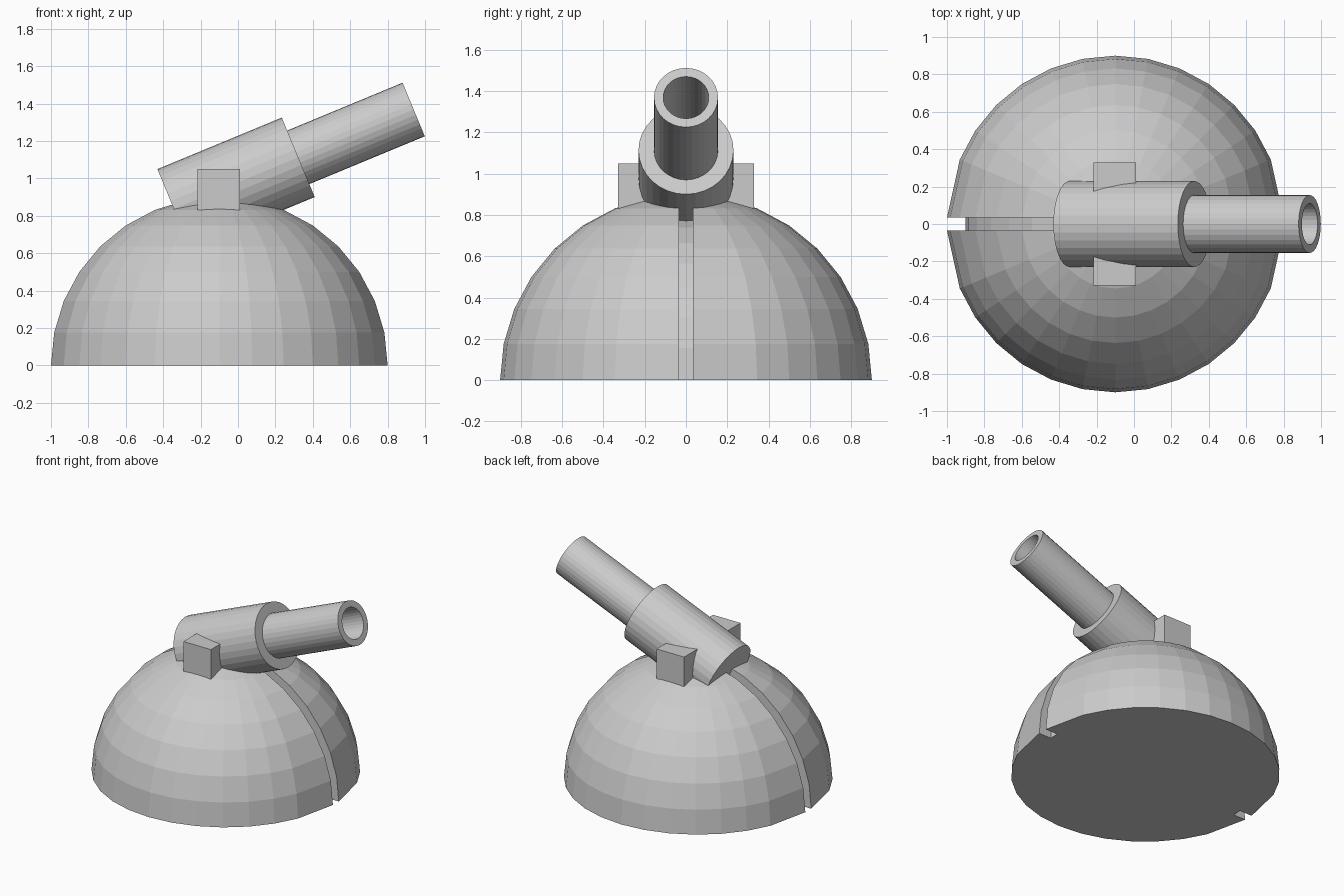
import bpy, bmesh
from math import sin, cos, radians
from mathutils import Matrix, Vector

if "Cube" in bpy.data.objects:
    bpy.data.objects.remove(bpy.data.objects["Cube"])

CX = -0.1           # turret axis
R, R_IN, S = 0.9, 0.8, 0.034   # dome radius, slot floor radius, slot half width


def finish(name, bm):
    bmesh.ops.remove_doubles(bm, verts=bm.verts, dist=1e-5)
    bmesh.ops.recalc_face_normals(bm, faces=bm.faces)
    me = bpy.data.meshes.new(name)
    bm.to_mesh(me)
    bm.free()
    ob = bpy.data.objects.new(name, me)
    bpy.context.collection.objects.link(ob)
    return ob


def skin(bm, rings):
    """Join successive closed loops of vertices with quads."""
    for a, b in zip(rings, rings[1:]):
        n = len(a)
        for i in range(n):
            j = (i + 1) % n
            bm.faces.new((a[i], a[j], b[j], b[i]))


# Dome: stacked rings, each with the slot notched in at +x and -x
def dome_ring(elev):
    r, z = R * cos(elev), R * sin(elev)
    ri, zi = R_IN * cos(elev), R_IN * sin(elev)
    half = [(ri, S, zi), (r, S, z)]
    for k in range(2, 15):
        a = radians(11.25 * k)
        half.append((r * cos(a), max(r * sin(a), S), z))
    half += [(-r, S, z), (-ri, S, zi)]
    return half + [(-x, -y, z) for x, y, z in half]


bm = bmesh.new()
rings = [[bm.verts.new((x + CX, y, z)) for x, y, z in dome_ring(radians(11.25 * k))]
         for k in range(9)]
skin(bm, rings)
bm.faces.new(rings[0])
finish("dome", bm)

# Barrel: thick sleeve and hollow thin tube turned from one profile (radius, distance)
profile = [(0.23, 0), (0.23, 0.72), (0.155, 0.72), (0.155, 1.388),
           (0.11, 1.388), (0.11, 0.74)]
bm = bmesh.new()
rings = [[bm.verts.new((r * cos(radians(11.25 * k)), r * sin(radians(11.25 * k)), t))
          for k in range(32)] for r, t in profile]
skin(bm, rings)
bm.faces.new(rings[0])
bm.faces.new(rings[-1])
barrel = finish("barrel", bm)
barrel.data.transform(Matrix.Translation(Vector((-0.343, 0, 0.837)))
                      @ Matrix.Rotation(radians(67.5), 4, 'Y'))

# Square pivot lugs on both sides of the barrel
for name, side in (("front_lug", -1), ("back_lug", 1)):
    bm = bmesh.new()
    bmesh.ops.create_cube(bm, size=1)
    bmesh.ops.transform(bm, verts=bm.verts, matrix=Matrix.Translation((CX - 0.003, side * 0.24, 0.94))
                        @ Matrix.Diagonal((0.225, 0.18, 0.22, 1)))
    finish(name, bm)
